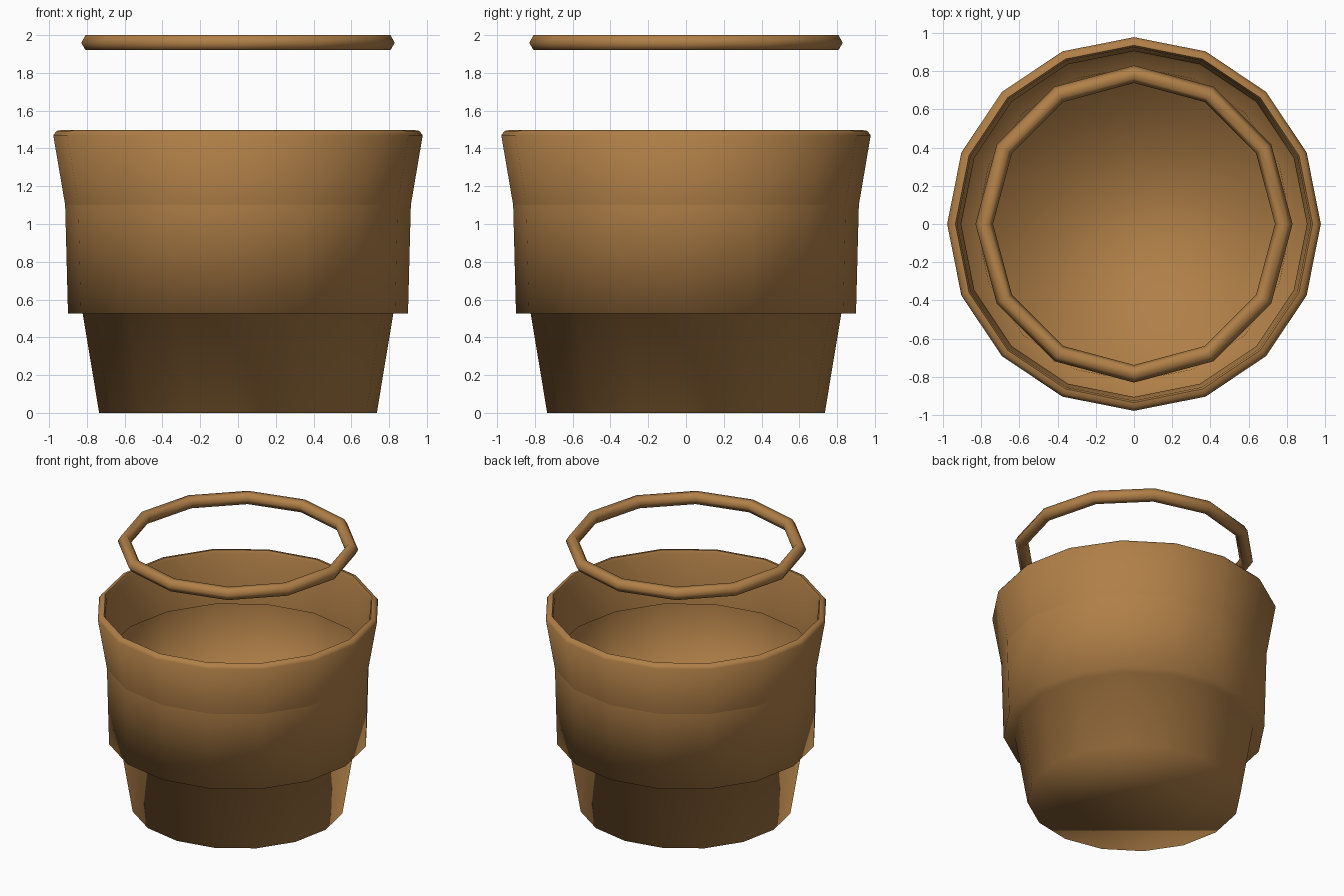
import bpy, bmesh, math

cube = bpy.data.objects.get("Cube")
if cube:
    bpy.data.objects.remove(cube, do_unlink=True)

# Single warm brown for every part
brown = bpy.data.materials.new("warm_brown")
brown.use_nodes = True
colour = (0.44, 0.215, 0.064, 1)
brown.diffuse_color = colour
brown.node_tree.nodes["Principled BSDF"].inputs["Base Color"].default_value = colour


def lathe(name, profile, sides, closed=False, floor=False, inward=False):
    """Turn (radius, height) points about z into a faceted, smooth-shaded part."""
    bm = bmesh.new()
    rings = []
    for r, z in profile:
        angles = [math.tau * i / sides for i in range(sides)]
        rings.append([bm.verts.new((r * math.cos(a), r * math.sin(a), z)) for a in angles])
    pairs = list(zip(rings, rings[1:]))
    if closed:
        pairs.append((rings[-1], rings[0]))
    for low, high in pairs:
        for i in range(sides):
            j = (i + 1) % sides
            bm.faces.new((low[i], low[j], high[j], high[i]))
    if floor:
        bm.faces.new(list(reversed(rings[0])))
    if inward:
        bmesh.ops.reverse_faces(bm, faces=bm.faces[:])
    for face in bm.faces:
        face.smooth = True
    mesh = bpy.data.meshes.new(name)
    bm.to_mesh(mesh)
    bm.free()
    mesh.materials.append(brown)
    obj = bpy.data.objects.new(name, mesh)
    bpy.context.collection.objects.link(obj)
    return obj


def smooth_by_angle(obj, degrees):
    bpy.ops.object.select_all(action='DESELECT')
    obj.select_set(True)
    bpy.context.view_layer.objects.active = obj
    bpy.ops.object.shade_smooth_by_angle(angle=math.radians(degrees))


# Thin open body: tapered base, step, and wide band, facing the hollow
lathe("pail_body", [(0.735, 0), (0.822, 0.525), (0.90, 0.525), (0.915, 1.1)],
      16, floor=True, inward=True)

# Flared collar with a rounded lip and an inner wall
collar = lathe("flared_collar",
               [(0.915, 1.1), (0.978, 1.47), (0.96, 1.493), (0.935, 1.497),
                (0.925, 1.475), (0.905, 1.1)], 16, closed=True)
smooth_by_angle(collar, 50)

# Hoop floating above the opening, six-sided in section
hoop_profile = [(0.784 + 0.046 * math.cos(math.tau * k / 6),
                 1.96 + 0.046 * math.sin(math.tau * k / 6)) for k in range(6)]
lathe("hoop_handle", hoop_profile, 12, closed=True)
